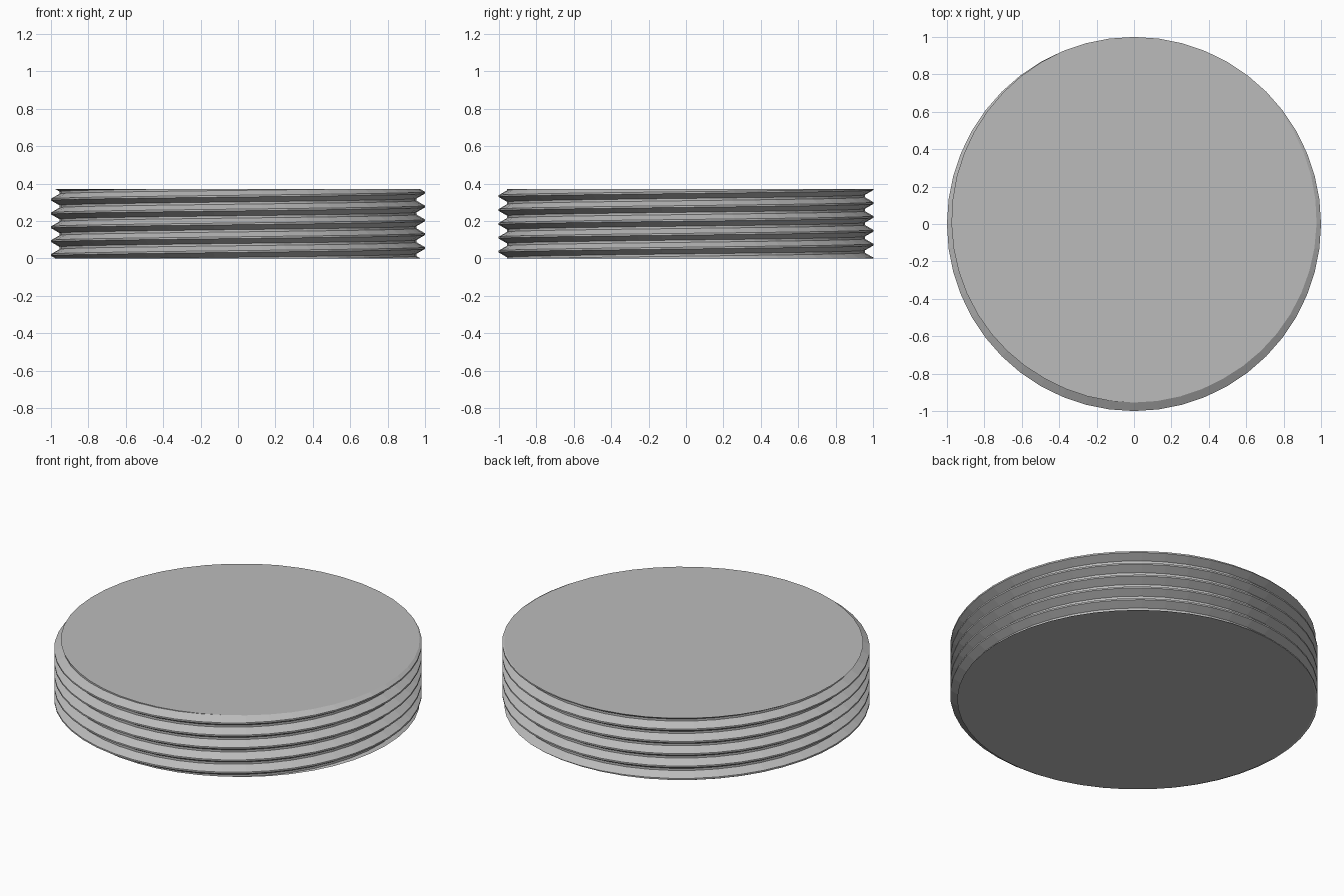
import bpy, bmesh, math

cube = bpy.data.objects.get("Cube")
if cube:
    bpy.data.objects.remove(cube, do_unlink=True)

HEIGHT = 0.37
TURNS = 5
PITCH = HEIGHT / TURNS
SIDES = 48
CREST, ROOT = 1.0, 0.9545
# Thread profile over one pitch: crest flat, flank, root flat, flank
PROFILE = [(-1 / 16, CREST), (1 / 16, CREST), (5 / 12, ROOT), (7 / 12, ROOT)]
STEP = len(PROFILE)

grey = bpy.data.materials.new("plain grey")
grey.use_nodes = True
colour = (0.5, 0.5, 0.5, 1)
grey.diffuse_color = colour
grey.node_tree.nodes["Principled BSDF"].inputs["Base Color"].default_value = colour

# Helical thread surface, longer than needed at both ends
bm = bmesh.new()
columns = []
for i in range(SIDES):
    angle = 2 * math.pi * i / SIDES
    rise = i / SIDES - 0.25          # crest meets the top plane at the back
    columns.append([
        bm.verts.new((r * math.cos(angle), r * math.sin(angle), (turn + rise + h) * PITCH))
        for turn in range(-2, TURNS + 3) for h, r in PROFILE])
for i in range(SIDES):
    here = columns[i]
    # The last column joins the first one a full pitch higher
    there = columns[i + 1] if i + 1 < SIDES else columns[0][STEP:]
    for j in range(min(len(here), len(there)) - 1):
        bm.faces.new((here[j], there[j], there[j + 1], here[j + 1]))

# Trim flat at both ends and close with caps
for z, direction in ((0, -1), (HEIGHT, 1)):
    geom = bm.verts[:] + bm.edges[:] + bm.faces[:]
    cut = bmesh.ops.bisect_plane(bm, geom=geom, dist=1e-6, plane_co=(0, 0, z),
                                 plane_no=(0, 0, direction), clear_outer=True)
    rim = [e for e in cut["geom_cut"] if isinstance(e, bmesh.types.BMEdge) and e.is_boundary]
    centre = bm.verts.new((0, 0, z))
    for edge in rim:
        bm.faces.new((*edge.verts, centre))
bmesh.ops.recalc_face_normals(bm, faces=bm.faces[:])

mesh = bpy.data.meshes.new("threaded_disc")
bm.to_mesh(mesh)
bm.free()
mesh.materials.append(grey)
disc = bpy.data.objects.new("threaded_disc", mesh)
bpy.context.collection.objects.link(disc)
